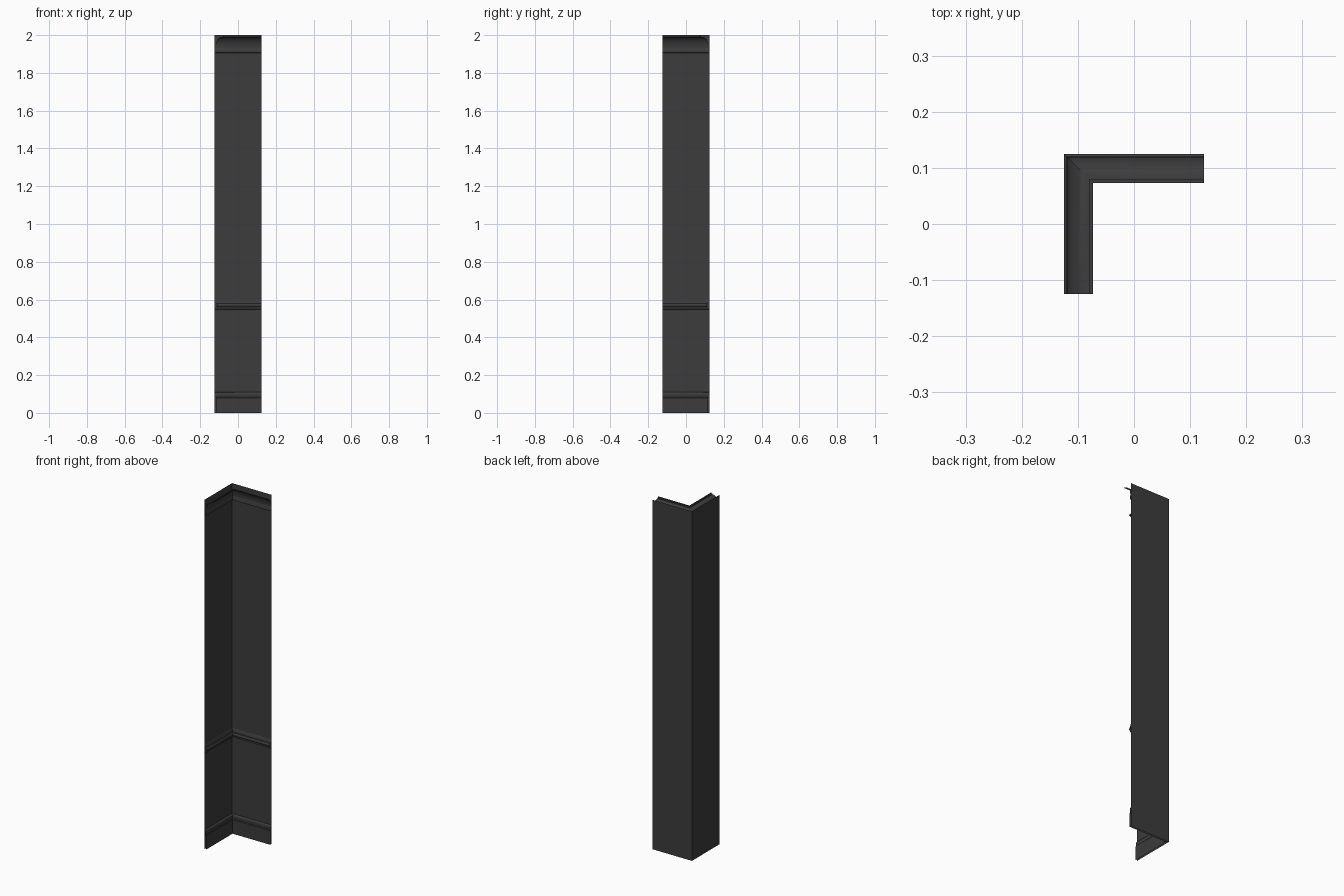
import bpy, bmesh, math

if "Cube" in bpy.data.objects:
    bpy.data.objects.remove(bpy.data.objects["Cube"])

H = 0.125          # half width of the corner section

paint = bpy.data.materials.new("dark_paint")
paint.diffuse_color = (0.045, 0.045, 0.045, 1)
paint.use_nodes = True
paint.node_tree.nodes["Principled BSDF"].inputs["Base Color"].default_value = paint.diffuse_color


def sweep(name, profile):
    """Sweep an open (offset from wall, height) profile round the mitred inside corner."""
    bm = bmesh.new()
    rows = []
    for d, z in profile:
        path = [(-H + d, -H), (-H + d, H - d), (H, H - d)]
        rows.append([bm.verts.new((x, y, z)) for x, y in path])
    for low, high in zip(rows, rows[1:]):
        for i in range(2):
            bm.faces.new((low[i], low[i + 1], high[i + 1], high[i]))
    mesh = bpy.data.meshes.new(name)
    bm.to_mesh(mesh)
    bm.free()
    mesh.materials.append(paint)
    ob = bpy.data.objects.new(name, mesh)
    bpy.context.collection.objects.link(ob)
    bpy.context.view_layer.objects.active = ob
    ob.select_set(True)
    bpy.ops.object.shade_smooth_by_angle(angle=math.radians(30))
    ob.select_set(False)
    return ob


def arc(cx, cz, rx, rz, a0, a1, n):
    """Points on an elliptical arc, angles in degrees."""
    angles = [math.radians(a0 + (a1 - a0) * i / n) for i in range(n + 1)]
    return [(cx + rx * math.cos(a), cz + rz * math.sin(a)) for a in angles]


# Flat wall sheets meeting at the corner
sweep("wall", [(0, 0), (0, 2)])

# Baseboard with a stepped, rounded top
sweep("baseboard", [(0.010, 0), (0.010, 0.08), (0.007, 0.084), (0.007, 0.092)]
      + arc(0, 0.097, 0.008, 0.013, 0, 90, 4))

# Chair rail: small lower bead, rounded nose, sloping cap
sweep("chair_rail", [(0, 0.547), (0.006, 0.55), (0.006, 0.558)]
      + arc(0.006, 0.570, 0.009, 0.010, -90, 90, 6)
      + [(0.006, 0.585), (0, 0.60)])

# Crown: bottom bead, hollow cove, square lip, open at the top
sweep("crown_moulding", [(0, 1.904), (0.007, 1.908), (0.007, 1.928), (0.005, 1.932)]
      + arc(0.045, 1.934, 0.040, 0.057, 180, 90, 10)
      + [(0.045, 1.994), (0.052, 1.994), (0.052, 2.0)])
